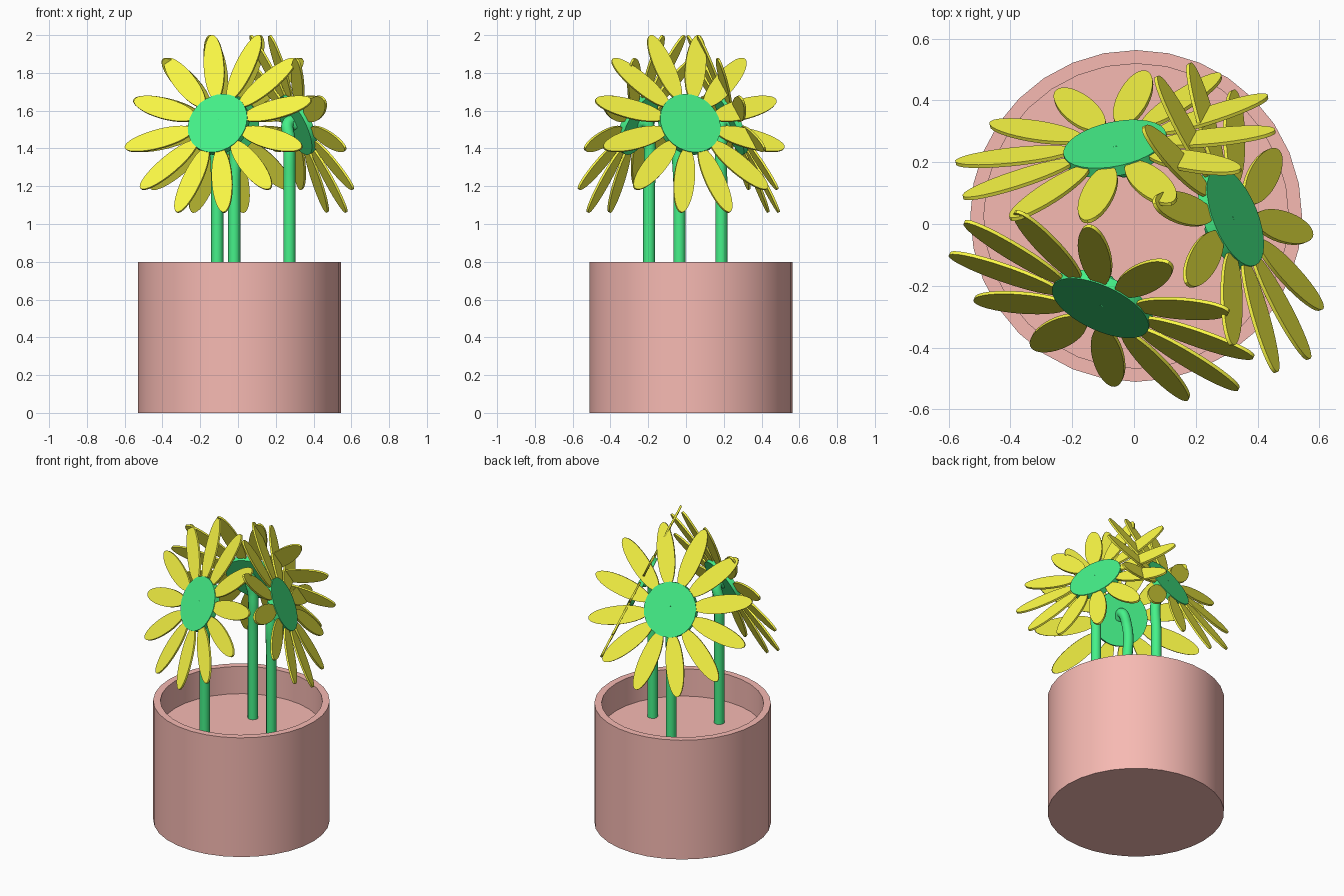
import bpy, bmesh, math
from mathutils import Matrix, Vector

if "Cube" in bpy.data.objects:
    bpy.data.objects.remove(bpy.data.objects["Cube"])


def material(name, rgb):
    m = bpy.data.materials.new(name)
    m.diffuse_color = (*rgb, 1)
    m.use_nodes = True
    m.node_tree.nodes["Principled BSDF"].inputs["Base Color"].default_value = m.diffuse_color
    return m


CLAY = material("clay", (0.93, 0.49, 0.45))
GREEN = material("leaf_green", (0.06, 0.88, 0.25))
YELLOW = material("petal_yellow", (0.96, 0.94, 0.06))


def add_mesh(name, bm, mat, matrix=None):
    bmesh.ops.recalc_face_normals(bm, faces=bm.faces)
    me = bpy.data.meshes.new(name)
    bm.to_mesh(me)
    bm.free()
    me.materials.append(mat)
    ob = bpy.data.objects.new(name, me)
    bpy.context.collection.objects.link(ob)
    if matrix:
        ob.matrix_world = matrix
    bpy.ops.object.select_all(action='DESELECT')
    ob.select_set(True)
    bpy.context.view_layer.objects.active = ob
    bpy.ops.object.shade_smooth_by_angle(angle=math.radians(35))
    return ob


def cylinder(bm, radius, depth, matrix, segments=32):
    bmesh.ops.create_cone(bm, cap_ends=True, segments=segments, radius1=radius,
                          radius2=radius, depth=depth, matrix=matrix)


# Pot: lathed wall with a sunken soil floor
profile = [(0, 0), (0.537, 0), (0.537, 0.8), (0.493, 0.8), (0.493, 0.617), (0, 0.617)]
bm = bmesh.new()
verts = [bm.verts.new((r, 0, z)) for r, z in profile]
edges = [bm.edges.new(pair) for pair in zip(verts, verts[1:])]
bmesh.ops.spin(bm, geom=verts + edges, axis=(0, 0, 1), cent=(0, 0, 0),
               angle=math.tau, steps=32)
bmesh.ops.remove_doubles(bm, verts=bm.verts, dist=1e-4)
add_mesh("pot", bm, CLAY, Matrix.Translation((0.007, 0.026, 0)))


def stem(name, foot, head, normal):
    cu = bpy.data.curves.new(name, 'CURVE')
    cu.dimensions = '3D'
    cu.bevel_depth = 0.032
    cu.bevel_resolution = 4
    cu.resolution_u = 8
    cu.use_fill_caps = True
    x, y = foot
    points = [(x, y, 0.6), (x, y, 1.2), (x, y, 1.44),
              head - normal * 0.055 + Vector((0, 0, 0.035)), head - normal * 0.012]
    sp = cu.splines.new('BEZIER')
    sp.bezier_points.add(len(points) - 1)
    for bp, p in zip(sp.bezier_points, points):
        bp.co = p
        bp.handle_left_type = bp.handle_right_type = 'AUTO'
    cu.materials.append(GREEN)
    ob = bpy.data.objects.new(name, cu)
    bpy.context.collection.objects.link(ob)


def flower(label, foot, head_xy, azimuth):
    a, tilt = math.radians(azimuth), math.radians(25)
    n = Vector((math.cos(a) * math.cos(tilt), math.sin(a) * math.cos(tilt), math.sin(tilt)))
    h = Vector((-math.sin(a), math.cos(a), 0))
    u = n.cross(h)
    head = Vector((*head_xy, 1.53))
    frame = Matrix.Translation(head) @ Matrix((h, u, n)).transposed().to_4x4()

    # Flower centre disc
    bm = bmesh.new()
    cylinder(bm, 0.17, 0.035, Matrix.Translation((0, 0, -0.007)))
    add_mesh(label + "_flower_centre", bm, GREEN, frame)

    # Ring of twelve flat oval petals
    bm = bmesh.new()
    for i in range(12):
        m = (Matrix.Rotation(math.radians(15 + 30 * i), 4, 'Z')
             @ Matrix.Translation((0.34, 0, 0)) @ Matrix.Diagonal((0.195, 0.057, 1, 1)))
        cylinder(bm, 1, 0.012, m)
    add_mesh(label + "_flower_petals", bm, YELLOW, frame)

    # Stem bending into the back of the disc
    stem(label + "_flower_stem", foot, head, n)


flower("front", (-0.11, -0.195), (-0.105, -0.264), 245)
flower("right", (0.272, -0.035), (0.32, 0.02), 22)
flower("back", (-0.02, 0.187), (-0.06, 0.25), 102)
